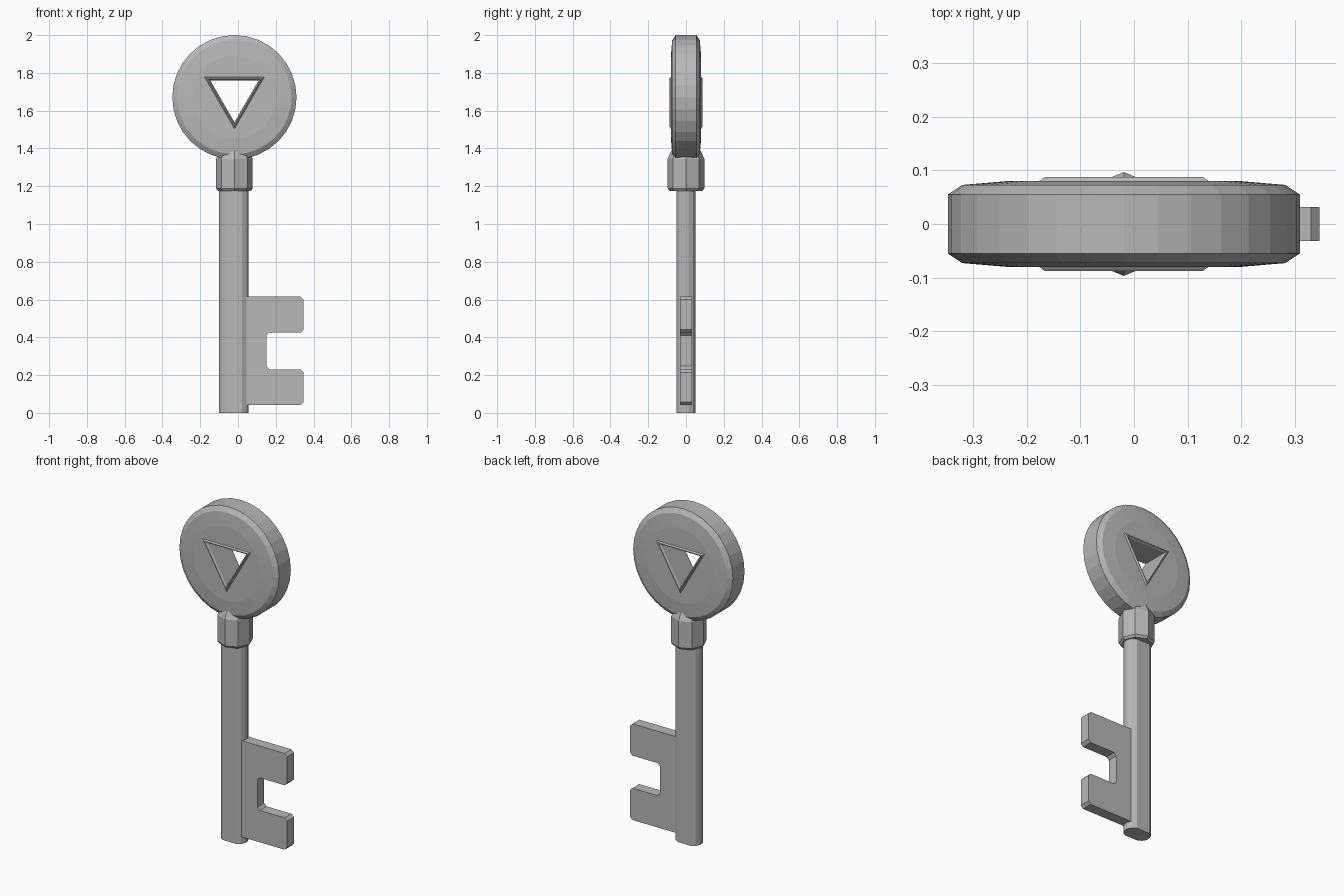
import bpy, bmesh
from math import sin, cos, pi, radians

if "Cube" in bpy.data.objects:
    bpy.data.objects.remove(bpy.data.objects["Cube"])

CX = -0.019         # centre line of the key
grey = bpy.data.materials.new("dark_grey")
grey.diffuse_color = (0.48, 0.48, 0.48, 1)
grey.use_nodes = True
grey.node_tree.nodes["Principled BSDF"].inputs["Base Color"].default_value = grey.diffuse_color


def loft(name, rings, closed=False):
    """Skin a series of equal-length point rings; cap the ends or close the loop."""
    bm = bmesh.new()
    vs = [[bm.verts.new(p) for p in r] for r in rings]
    pairs = list(zip(vs, vs[1:])) + ([(vs[-1], vs[0])] if closed else [])
    for a, b in pairs:
        for i in range(len(a)):
            j = (i + 1) % len(a)
            bm.faces.new((a[i], a[j], b[j], b[i]))
    if not closed:
        bm.faces.new(vs[0])
        bm.faces.new(vs[-1])
    bmesh.ops.recalc_face_normals(bm, faces=bm.faces)
    me = bpy.data.meshes.new(name)
    bm.to_mesh(me)
    bm.free()
    me.materials.append(grey)
    ob = bpy.data.objects.new(name, me)
    bpy.context.collection.objects.link(ob)
    return ob


def upright(n, r, y, z, turn=0.0):
    """Regular polygon in the xz plane."""
    return [(CX + r * cos(turn + 2 * pi * i / n), y, z + r * sin(turn + 2 * pi * i / n))
            for i in range(n)]


def level(n, r, z):
    """Regular polygon in the xy plane."""
    return [(CX + r * cos(2 * pi * i / n), r * sin(2 * pi * i / n), z) for i in range(n)]


def triangle(inradius, y):
    return upright(3, 2 * inradius, y, 1.687, radians(-90))


# Bow: round disc with stepped bevels
half = [(0.22, 0.08), (0.302, 0.073), (0.329, 0.055)]
prof = [(r, -y) for r, y in half] + half[::-1]
bow = loft("bow", [upright(32, r, y, 1.671) for r, y in prof])

# Triangular hole through the bow
cutter = loft("hole_cutter", [triangle(0.08, -0.2), triangle(0.08, 0.2)])
cutter.hide_render = True
mod = bow.modifiers.new("hole", 'BOOLEAN')
mod.operation = 'DIFFERENCE'
mod.solver = 'EXACT'
mod.object = cutter
bpy.context.view_layer.objects.active = bow
bpy.ops.object.modifier_apply(modifier="hole")
bpy.data.objects.remove(cutter)

# Raised frame lining the hole on both faces
frame = [(0.093, 0.078), (0.085, 0.088), (0.08, 0.088), (0.074, 0.078)]
sect = frame + [(r, -y) for r, y in frame[::-1]]
loft("hole_frame", [triangle(r, y) for r, y in sect], closed=True)

# Collar: octagonal, narrowed at both ends
loft("collar", [level(8, r, z) for r, z in
                [(0.087, 1.175), (0.097, 1.188), (0.097, 1.345), (0.07, 1.405)]])

# Shaft: flattened round bar with a few flat sides
quarter = [(0.078, 0.014), (0.066, 0.036), (0.042, 0.05)]
bar = (quarter + [(-x, y) for x, y in quarter[::-1]]
       + [(-x, -y) for x, y in quarter] + [(x, -y) for x, y in quarter[::-1]])
loft("shaft", [[(CX - 0.003 + x, y, z) for x, y in bar] for z in (0, 1.2)])

# Bit: two teeth, mirrored about its mid height, with chamfered corners
c = 0.016
upper = [(0.0, 0.287), (0.347 - c, 0.287), (0.347, 0.287 - c), (0.347, 0.097 + c),
         (0.347 - c, 0.097), (0.15 + c, 0.097), (0.15, 0.097 - c)]
outline = upper + [(x, -z) for x, z in upper[::-1]]
loft("bit", [[(x, y, 0.328 + z) for x, z in outline] for y in (-0.032, 0.032)])
